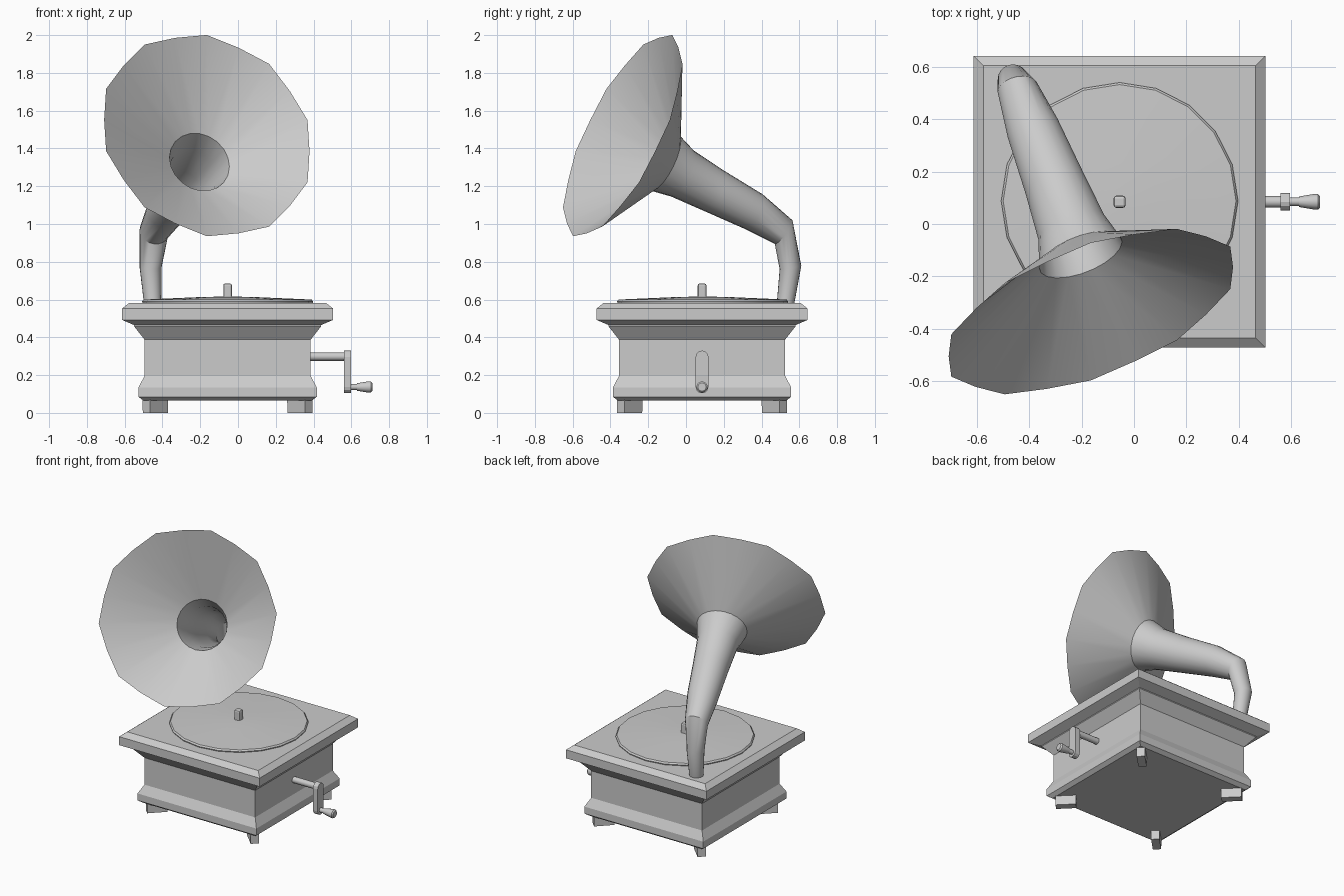
import bpy, bmesh, math
from mathutils import Vector, Matrix

if "Cube" in bpy.data.objects:
    bpy.data.objects.remove(bpy.data.objects["Cube"])

CX, CY = -0.055, 0.085   # centre of the cabinet


def finish(name, bm, smooth=None):
    bmesh.ops.recalc_face_normals(bm, faces=bm.faces)
    me = bpy.data.meshes.new(name)
    bm.to_mesh(me)
    bm.free()
    ob = bpy.data.objects.new(name, me)
    bpy.context.collection.objects.link(ob)
    if smooth:
        bpy.ops.object.select_all(action='DESELECT')
        ob.select_set(True)
        bpy.context.view_layer.objects.active = ob
        bpy.ops.object.shade_smooth_by_angle(angle=math.radians(smooth))
    return ob


def loft(name, rings, caps=(True, True), smooth=None):
    """Skin a list of point rings that share one vertex count."""
    bm = bmesh.new()
    vs = [[bm.verts.new(p) for p in r] for r in rings]
    n = len(vs[0])
    for a, b in zip(vs, vs[1:]):
        for i in range(n):
            j = (i + 1) % n
            bm.faces.new((a[i], a[j], b[j], b[i]))
    if caps[0]:
        bm.faces.new(vs[0])
    if caps[1]:
        bm.faces.new(vs[-1])
    return finish(name, bm, smooth)


def ring(c, n, r, segs, r_even=None):
    """Circle round normal n; even points may use another radius."""
    c, n = Vector(c), Vector(n).normalized()
    u = Vector((1, 0, 0))
    u = (u - n * u.dot(n)).normalized()
    v = n.cross(u)
    pts = []
    for i in range(segs):
        a = 2 * math.pi * i / segs
        rad = r_even if r_even and i % 2 == 0 else r
        pts.append(c + (u * math.cos(a) + v * math.sin(a)) * rad)
    return pts


def square(h, z, cx=CX, cy=CY):
    return [(cx + sx * h, cy + sy * h, z)
            for sx, sy in ((-1, -1), (1, -1), (1, 1), (-1, 1))]


def x_lathe(name, profile, z, segs=12):
    """Turned part along x: profile of (x, radius), in line with the crank."""
    axis = Vector((CX, CY, z))
    rings = []
    for x, r in profile:
        rings.append([(x, CY + r * math.cos(2 * math.pi * i / segs),
                       z + r * math.sin(2 * math.pi * i / segs)) for i in range(segs)])
    return loft(name, rings, smooth=35)


# Cabinet with moulded base, flared cornice and chamfered lid
cabinet = [(0.445, 0.065), (0.472, 0.085), (0.472, 0.135), (0.44, 0.195),
           (0.44, 0.388), (0.495, 0.458), (0.495, 0.465), (0.558, 0.492),
           (0.558, 0.553), (0.52, 0.583)]
loft("cabinet", [square(h, z) for h, z in cabinet])

# Feet: narrow blocks set diagonally under the corners
for k, name in enumerate(("back_right", "back_left", "front_left", "front_right")):
    rot = Matrix.Rotation(math.radians(45 + 90 * k), 4, 'Z')
    rings = []
    for z, w in ((0.0, 0.027), (0.07, 0.029)):
        base = [(0.475, -w), (0.608, -w), (0.608, w), (0.475, w)]
        rings.append([rot @ Vector((x, y, z)) + Vector((CX, CY, 0)) for x, y in base])
    loft("foot_" + name, rings)

# Turntable platter and spindle
platter = [(0.45, 0.58), (0.453, 0.590), (0.445, 0.600), (0.15, 0.613), (0.03, 0.616)]
loft("platter", [ring((CX, CY + 0.003, z), (0, 0, 1), r, 20) for r, z in platter], smooth=30)
bm = bmesh.new()
bmesh.ops.create_cube(bm, size=1, matrix=Matrix.Translation((CX, CY, 0.635))
                      @ Matrix.Diagonal((0.046, 0.046, 0.1, 1)))
spindle = finish("spindle", bm)
bev = spindle.modifiers.new("bevel", 'BEVEL')
bev.width = 0.01
bev.segments = 2

# Crank: shaft, round-ended arm and handle
x_lathe("crank_shaft", [(0.37, 0.022), (0.57, 0.022)], 0.298)
arm = []
for i in range(7):
    a = math.pi * i / 6
    arm.append((CY + 0.034 * math.cos(a), 0.296 + 0.034 * math.sin(a)))
for i in range(7):
    a = math.pi + math.pi * i / 6
    arm.append((CY + 0.034 * math.cos(a), 0.138 + 0.034 * math.sin(a)))
loft("crank_arm", [[(x, y, z) for y, z in arm] for x in (0.56, 0.597)])
x_lathe("crank_handle", [(0.59, 0.016), (0.63, 0.016), (0.631, 0.02), (0.69, 0.030),
                         (0.703, 0.030), (0.711, 0.022)], 0.137)

# Horn: bent neck swelling into a wide ten-sided bell
axis = (0.33, -0.845, 0.417)
neck = [((-0.452, 0.527, 0.58), (0, 0.1, 1), 0.046),
        ((-0.463, 0.553, 0.77), (0.04, -0.15, 1), 0.058),
        ((-0.445, 0.517, 0.957), (0.2, -0.8, 0.6), 0.078),
        ((-0.385, 0.36, 1.065), axis, 0.103),
        ((-0.302, 0.15, 1.175), axis, 0.119),
        ((-0.237, -0.02, 1.268), axis, 0.136),
        ((-0.204, -0.117, 1.328), axis, 0.168)]
rings = [ring(c, n, r, 20) for c, n, r in neck]
rings.append(ring((-0.165, -0.335, 1.468), axis, 0.594, 20, 0.576))
loft("horn", rings, caps=(True, False), smooth=30)
